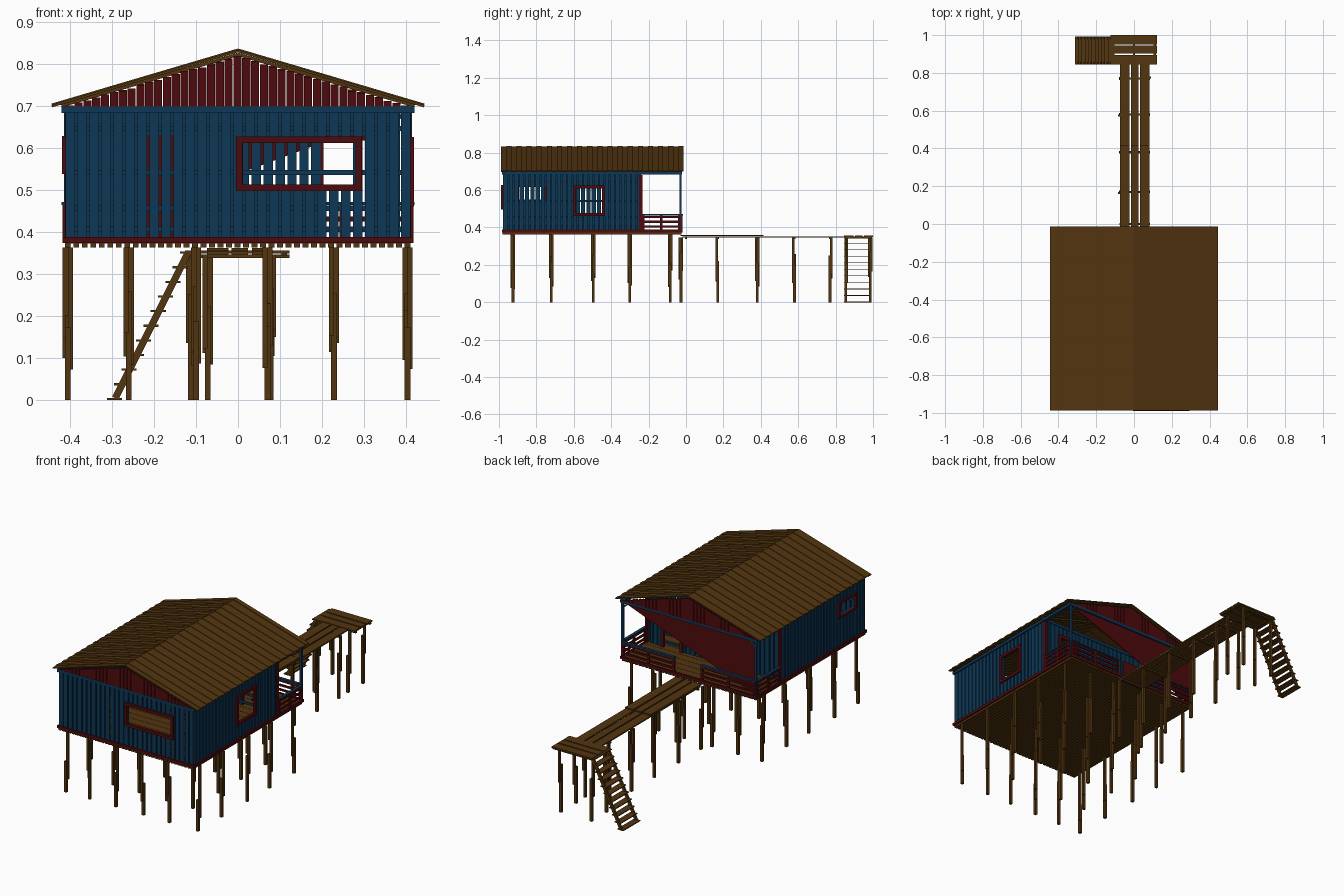
import bpy, bmesh, random
from math import atan2, hypot
from mathutils import Matrix, Vector

random.seed(4)
if "Cube" in bpy.data.objects:
    bpy.data.objects.remove(bpy.data.objects["Cube"])


def material(name, rgb):
    m = bpy.data.materials.new(name)
    m.use_nodes = True
    m.diffuse_color = (*rgb, 1)
    m.node_tree.nodes["Principled BSDF"].inputs["Base Color"].default_value = (*rgb, 1)
    return m


WOOD = material("brown wood", (0.085, 0.035, 0.005))
BLUE = material("blue paint", (0.004, 0.038, 0.092))
RED = material("red paint", (0.075, 0.003, 0.004))


def finish(name, mat, bm):
    mesh = bpy.data.meshes.new(name)
    bmesh.ops.recalc_face_normals(bm, faces=bm.faces)
    bm.to_mesh(mesh)
    bm.free()
    mesh.materials.append(mat)
    obj = bpy.data.objects.new(name, mesh)
    bpy.context.collection.objects.link(obj)
    return obj


def boxes(name, mat, items):
    """One object from (x0, x1, y0, y1, z0, z1) boxes."""
    bm = bmesh.new()
    for x0, x1, y0, y1, z0, z1 in items:
        place = Matrix.Translation(((x0 + x1) / 2, (y0 + y1) / 2, (z0 + z1) / 2))
        size = Matrix.Diagonal((x1 - x0, y1 - y0, z1 - z0, 1))
        bmesh.ops.create_cube(bm, size=1, matrix=place @ size)
    return finish(name, mat, bm)


def beams(name, mat, items):
    """Sloped bars in the xz plane: (x0, z0, x1, z1, y0, y1, thickness)."""
    bm = bmesh.new()
    for x0, z0, x1, z1, y0, y1, t in items:
        place = Matrix.Translation(((x0 + x1) / 2, (y0 + y1) / 2, (z0 + z1) / 2))
        turn = Matrix.Rotation(-atan2(z1 - z0, x1 - x0), 4, "Y")
        size = Matrix.Diagonal((hypot(x1 - x0, z1 - z0), y1 - y0, t, 1))
        bmesh.ops.create_cube(bm, size=1, matrix=place @ turn @ size)
    return finish(name, mat, bm)


def span(along_x, a0, a1, at, depth, z0, z1):
    """Box lying in a wall that runs along x or along y."""
    if along_x:
        return (a0, a1, at - depth / 2, at + depth / 2, z0, z1)
    return (at - depth / 2, at + depth / 2, a0, a1, z0, z1)


FLOOR, TOP, PITCH = 0.385, 0.69, 0.0285


def wall(name, along_x, a0, a1, at, inward, shift, holes=()):
    """Upright boards with narrow gaps, plus rails on the inside."""
    items = []
    a = a0 + shift
    while a < a1 - 0.01:
        b = min(a + PITCH - 0.006, a1)
        cuts = [h for h in holes if h[0] < (a + b) / 2 < h[1]]
        if cuts:
            items.append(span(along_x, a, b, at, 0.008, cuts[0][3], TOP))
            if cuts[0][2] > FLOOR + 0.01:
                items.append(span(along_x, a, b, at, 0.008, FLOOR, cuts[0][2]))
        else:
            items.append(span(along_x, a, b, at, 0.008, FLOOR, TOP))
        a += PITCH
    for z in (0.40, 0.45, 0.535, 0.64):
        pieces = [(a0, a1)]
        for h in holes:
            if h[2] < z < h[3]:
                pieces = [q for p in pieces for q in ((p[0], h[0]), (h[1], p[1]))]
        items += [span(along_x, p, q, at + inward * 0.009, 0.008, z, z + 0.012)
                  for p, q in pieces]
    boxes(name, BLUE, items)


def frame(name, along_x, a0, a1, z0, z1, at, w=0.016, d=0.014, sill=True):
    items = [span(along_x, a0, a0 + w, at, d, z0, z1),
             span(along_x, a1 - w, a1, at, d, z0, z1),
             span(along_x, a0, a1, at, d, z1 - w, z1)]
    if sill:
        items.append(span(along_x, a0, a1, at, d, z0, z0 + w))
    boxes(name, RED, items)


# Walls
wall("front_wall", True, -0.41, 0.41, -0.975, 1, 0, [(0.005, 0.285, 0.505, 0.62)])
wall("left_wall", False, -0.975, -0.24, 0.406, -1, 0, [(-0.59, -0.445, 0.472, 0.61)])
wall("right_wall", False, -0.975, -0.24, -0.406, 1, PITCH / 2, [(-0.9, -0.75, 0.55, 0.622)])
wall("porch_wall", True, -0.41, 0.385, -0.245, -1, PITCH / 2,
     [(0.2, 0.305, FLOOR, 0.63), (-0.24, -0.13, FLOOR, 0.63)])

# Windows and doors
frame("front_window_frame", True, -0.005, 0.295, 0.497, 0.627, -0.982)
frame("left_window_frame", False, -0.605, -0.432, 0.46, 0.625, 0.412)
frame("right_window_frame", False, -0.905, -0.742, 0.538, 0.628, -0.412, w=0.012)
frame("open_door_frame", True, 0.185, 0.32, FLOOR, 0.635, -0.24, w=0.018, sill=False)
boxes("closed_door", RED, [(-0.245, -0.125, -0.248, -0.235, FLOOR, 0.635)])
boxes("porch_corner_trim", RED, [(s * 0.406 - 0.006, s * 0.406 + 0.006, -0.252, -0.232, FLOOR, 0.68)
                                 for s in (-1, 1)])

# Top plates and porch posts
boxes("top_plates", BLUE,
      [(-0.42, 0.42, y - 0.008, y + 0.008, 0.683, 0.698) for y in (-0.975, -0.245, -0.03)]
      + [(s * 0.408 - 0.01, s * 0.408 + 0.01, -0.98, -0.025, 0.683, 0.698) for s in (-1, 1)])
boxes("porch_posts", BLUE, [(s * 0.408 - 0.006, s * 0.408 + 0.006, -0.036, -0.024, FLOOR, 0.69)
                            for s in (-1, 1)])
beams("porch_braces", BLUE, [(s * 0.408, 0.655, s * 0.37, 0.69, -0.034, -0.026, 0.008)
                             for s in (-1, 1)])

# Triangular screen closing part of the porch
bm = bmesh.new()
tri = bm.faces.new([bm.verts.new(p) for p in ((0.41, -0.034, 0.69), (-0.41, -0.034, 0.69), (-0.41, -0.034, FLOOR))])
ext = bmesh.ops.extrude_face_region(bm, geom=[tri])
bmesh.ops.translate(bm, vec=Vector((0, 0.004, 0)),
                    verts=[g for g in ext["geom"] if isinstance(g, bmesh.types.BMVert)])
finish("porch_screen", RED, bm)

# Porch railing
rails, caps, posts = [], [], []
for a0, a1, at, along in ((-0.41, -0.075, -0.025, True), (0.085, 0.41, -0.025, True),
                          (-0.235, -0.03, -0.412, False), (-0.235, -0.03, 0.412, False)):
    rails += [span(along, a0, a1, at, 0.007, z, z + 0.011) for z in (0.40, 0.425, 0.45)]
    caps.append(span(along, a0, a1, at, 0.016, 0.464, 0.471))
    posts += [span(along, a - 0.006, a + 0.006, at, 0.01, FLOOR, 0.465)
              for a in (a0 + 0.006, (a0 + a1) / 2, a1 - 0.006)]
boxes("porch_rails", RED, rails + posts)
boxes("porch_rail_caps", BLUE, caps)

# Floor
boxes("floor_trim", RED, [(-0.418, 0.418, y - 0.005, y + 0.005, 0.373, 0.388) for y in (-0.98, -0.025)]
      + [(s * 0.413 - 0.005, s * 0.413 + 0.005, -0.98, -0.025, 0.373, 0.388) for s in (-1, 1)])
boxes("floor_boards", WOOD, [(-0.41, 0.41, -0.978 + 0.0475 * i, -0.932 + 0.0475 * i, 0.372, 0.384)
                             for i in range(20)])
boxes("floor_joists", WOOD, [(x - 0.007, x + 0.007, -0.98, -0.025, 0.362, 0.373)
                             for x in (-0.405 + 0.0202 * i for i in range(41))])

# Roof planks, alternately raised
roof = []
N, Y0, Y1 = 36, -0.988, -0.014
for i in range(N):
    y, w, up = Y0 + (Y1 - Y0) * i / N, (Y1 - Y0) / N, 0.003 * (i % 2)
    roof += [(s * 0.443, 0.699 + up, 0, 0.830 + up, y, y + w, 0.006) for s in (-1, 1)]
beams("roof_planks", WOOD, roof)
beams("roof_rafters", WOOD, [(s * 0.42, 0.70, 0, 0.822, y - 0.005, y + 0.005, 0.008)
                             for s in (-1, 1) for y in (-0.62, -0.245)])

# Gable boards with stepped tops
for name, y in (("front_gable", -0.978), ("back_gable", -0.026)):
    items = []
    for i in range(39):
        x = -0.41 + 0.021 * i
        edge = max(abs(x), abs(x + 0.0195))
        height = 0.823 - 0.295 * edge - random.uniform(0, 0.005)
        items.append((x, x + 0.0195, y - 0.004, y + 0.004, 0.695, max(height, 0.7)))
    boxes(name, RED, items)


# Stilts, each a thick foot lapped with an upper post
def stilts(name, spots, top):
    items = []
    for x, y in spots:
        d = random.choice((-0.006, 0.006))
        lap = random.uniform(0.17, 0.27)
        items += [(x - 0.007, x + 0.007, y - 0.007, y + 0.007, 0, lap),
                  (x + d - 0.006, x + d + 0.006, y + d - 0.006, y + d + 0.006, lap - 0.1, top)]
    boxes(name, WOOD, items)


stilts("house_stilts", [(x, y) for x in (-0.405, -0.26, -0.1, 0.07, 0.228, 0.403)
                        for y in (-0.925, -0.72, -0.495, -0.3, -0.085)], 0.363)
stilts("walkway_stilts", [(x, y) for x in (-0.072, 0.078)
                          for y in (-0.027, 0.17, 0.38, 0.58, 0.77)], 0.346)
stilts("platform_stilts", [(x, y) for x in (-0.112, 0.075) for y in (0.855, 0.985)], 0.345)

# Walkway
lanes = ((-0.074, -0.023), (-0.016, 0.024), (0.033, 0.082))
boxes("walkway_planks", WOOD, [(a, b, -0.02, 0.86, 0.346, 0.353) for a, b in lanes]
      + [(a, b, -0.03, 0.415, 0.354, 0.361) for a, b in lanes])
boxes("walkway_bearers", WOOD, [(-0.078, 0.086, y - 0.006, y + 0.006, 0.338, 0.346)
                                for y in (0.0, 0.17, 0.38, 0.58, 0.77)])

# Landing platform
boxes("platform_planks", WOOD, [(-0.125, 0.122, y0, y1, 0.348, 0.356)
                                for y0, y1 in ((0.845, 0.896), (0.903, 0.944), (0.951, 1.0))])
boxes("platform_bearers", WOOD, [(-0.12, 0.122, y - 0.006, y + 0.006, 0.338, 0.346) for y in (0.86, 0.985)]
      + [(x - 0.006, x + 0.006, 0.85, 0.995, 0.342, 0.349) for x in (-0.11, 0.0, 0.11)])

# Ladder
beams("ladder_stringers", WOOD, [(-0.292, 0.004, -0.118, 0.352, y - 0.005, y + 0.005, 0.016)
                                 for y in (0.852, 0.985)])
boxes("ladder_rungs", WOOD, [(x - 0.018, x + 0.018, 0.845, 0.993, z, z + 0.005)
                             for x, z in ((-0.294 + 0.0174 * i, 0.0348 * i) for i in range(11))])
